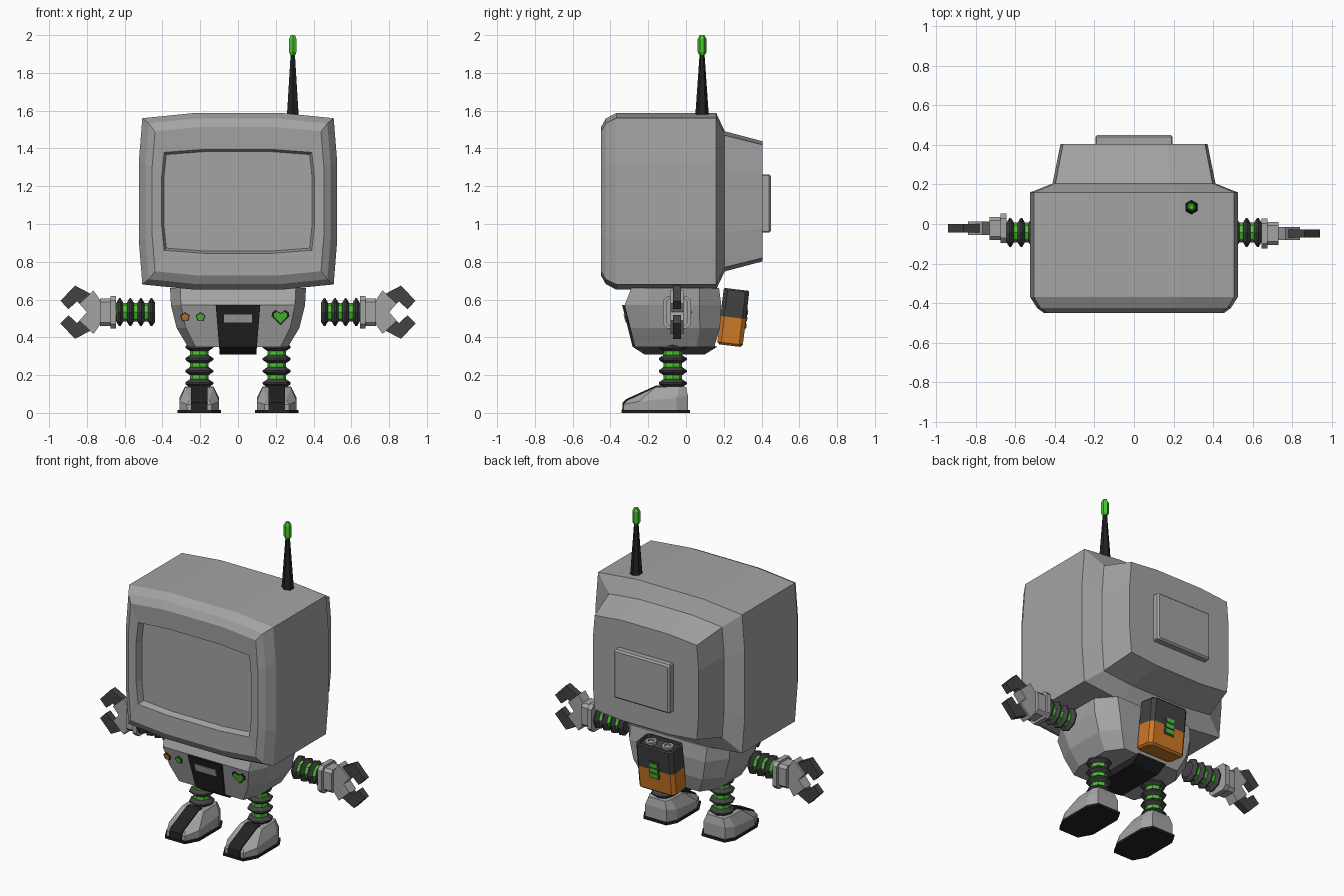
import bpy, bmesh, math
from mathutils import Matrix, Vector

if "Cube" in bpy.data.objects:
    bpy.data.objects.remove(bpy.data.objects["Cube"])


def material(name, r, g, b):
    m = bpy.data.materials.new(name)
    m.diffuse_color = (r, g, b, 1)
    m.use_nodes = True
    m.node_tree.nodes["Principled BSDF"].inputs["Base Color"].default_value = m.diffuse_color
    return m


GREY = material("light grey", .37, .37, .37)
DARK = material("dark grey", .055, .055, .055)
BLACK = material("black", .016, .016, .016)
GREEN = material("bright green", .07, .56, .03)
ORANGE = material("orange", .62, .19, .02)


def loft(name, rings, mats, strip=False, matrix=Matrix()):
    """Join rings of 3D points and cap both ends; mats is one material or one per band."""
    n = len(rings[0])
    bands = mats if isinstance(mats, list) else [mats] * (len(rings) - 1)
    used = list(dict.fromkeys(bands))
    bm = bmesh.new()
    v = [[bm.verts.new(matrix @ Vector(p)) for p in r] for r in rings]
    for k, band in enumerate(bands):
        for i in range(n):
            j = (i + 1) % n
            bm.faces.new((v[k][i], v[k][j], v[k + 1][j], v[k + 1][i])).material_index = used.index(band)
    for ring, band in ((v[0], bands[0]), (v[-1], bands[-1])):
        if strip:  # mirror-symmetric rings: cap with cross strips
            caps = [(ring[i], ring[i + 1], ring[n - 2 - i], ring[n - 1 - i]) for i in range(n // 2 - 1)]
        else:
            caps = [ring]
        for c in caps:
            bm.faces.new(c).material_index = used.index(band)
    bmesh.ops.recalc_face_normals(bm, faces=bm.faces)
    me = bpy.data.meshes.new(name)
    bm.to_mesh(me)
    bm.free()
    for m in used:
        me.materials.append(m)
    ob = bpy.data.objects.new(name, me)
    bpy.context.collection.objects.link(ob)
    return ob


def lathe(name, profile, origin, mats, axis="Z", sides=8, matrix=Matrix()):
    """Revolve (height, radius) pairs about an axis through origin."""
    rings = []
    for h, r in profile:
        ring = []
        for i in range(sides):
            a = math.pi / 2 + math.tau * i / sides
            u, w = r * math.cos(a), r * math.sin(a)
            p = (h, u, w) if axis == "X" else (u, w, h)
            ring.append(Vector(origin) + Vector(p))
        rings.append(ring)
    return loft(name, rings, mats, matrix=matrix)


def octagon(hx, hy, c):
    q = [(hx, hy - c), (hx - c, hy)]
    q += [(-x, y) for x, y in reversed(q)]
    return q + [(-x, -y) for x, y in q]


def bellows(first, pitch, count, sign=1):
    """Profile and band colours: dark ridges with green valleys."""
    prof, mats = [(first - .35 * pitch, .05)], []
    for k in range(count):
        h = first + k * pitch
        prof += [(h - .07 * pitch, .074), (h + .07 * pitch, .074), (h + .33 * pitch, .05), (h + .67 * pitch, .05)]
        mats += [DARK, DARK, DARK, GREEN]
    return [(sign * h, r) for h, r in prof], mats


# Television head: barrel-shaped rings from the back cap to the recessed screen
def barrel(y, hx, hz):
    q = [(.45, 1), (.965, .942), (1, .45)]
    q += [(x, -z) for x, z in reversed(q)]
    q += [(-x, z) for x, z in reversed(q)]
    return [(x * hx, y, 1.12 + z * hz) for x, z in q]


loft("head", [barrel(*r) for r in (
    (.405, .372, .318), (.205, .412, .371), (.16, .525, .467), (-.37, .525, .467),
    (-.425, .49, .438), (-.45, .455, .393), (-.445, .405, .275), (-.405, .393, .263))], GREY)
loft("head_back_panel", [[(x, y, 1.109 + z) for x, z in octagon(.195 - d, .154 - d, .006)]
                         for y, d in ((.39, 0), (.44, 0), (.45, .01))], GREY)

# Antenna
lathe("antenna", [(1.57, .037), (1.6, .034), (1.9, .013)], (.29, .085, 0), BLACK, sides=6)
lathe("antenna_tip", [(1.895, .015), (1.91, .023), (1.98, .023), (2, .012)], (.29, .085, 0), GREEN, sides=6)


# Tapered body
def body_ring(z, hx, y0, y1):
    cy, hy = (y0 + y1) / 2, (y1 - y0) / 2
    q = [(.85 * hx, -hy), (hx, -.55 * hy), (hx, .55 * hy), (.75 * hx, hy)]
    q += [(-x, y) for x, y in reversed(q)]
    return [(x, cy + y, z) for x, y in q]


loft("body", [body_ring(*r) for r in (
    (.35, .265, -.27, .15), (.45, .325, -.295, .18), (.57, .355, -.325, .187), (.66, .36, -.29, .175))], GREY)

# Black belt running down the front and under the body
belt = [(-.338, .57), (-.283, .35), (-.22, .31), (.1, .31), (.165, .35), (.1, .37), (-.2, .4), (-.25, .57)]
loft("belt", [[(s * (.1 + (z - .35) * .082), y, z) for y, z in belt] for s in (-1, 1)], BLACK)


# Plates lying on the sloped body front
def plate(name, pts, x, z, mat, off):
    def ring(d):
        return [(x + u, -.325 + (.57 - z - v) * .25 - d, z + v) for u, v in pts]
    loft(name, [ring(off - .008), ring(off)], mat)


def scaled(pts, s):
    return [(u * s, v * s) for u, v in pts]


pentagon = [(math.cos(a), math.sin(a)) for a in (math.pi / 2 + math.tau * i / 5 for i in range(5))]
heart = [(0, -.042), (.047, .005), (.045, .023), (.027, .038), (0, .022),
         (-.027, .038), (-.045, .023), (-.047, .005)]
plate("slot", [(-.074, -.022), (.074, -.022), (.074, .022), (-.074, .022)], 0, .5, GREY, .018)
for name, pts, x, size, mat in (("orange_button", pentagon, -.28, .027, ORANGE),
                                ("green_button", pentagon, -.198, .027, GREEN),
                                ("heart_light", heart, .225, 1, GREEN)):
    plate(name + "_rim", scaled(pts, size), x, .507, BLACK, .004)
    plate(name, scaled(pts, size * .76), x, .507, mat, .008)

# Arms, hands, legs and feet
for s, side, hy in ((1, "left", -.048), (-1, "right", -.022)):
    prof, mats = bellows(.458, .056, 4, s)
    lathe(side + "_arm", prof, (0, -.043, .533), mats, axis="X")
    loft(side + "_wrist_plate", [[(s * x, hy + y, .533 + z) for y, z in octagon(.075, .087, .025)]
                                 for x in (.645, .675)], GREY)
    loft(side + "_wrist", [[(s * x, hy + y, .533 + z) for y, z in octagon(.058, .073, .018)]
                           for x in (.67, .73)], GREY)

    def slab(name, pts, half, mat):
        loft(name, [[(s * x, hy + d, .533 + z) for x, z in pts] for d in (-half, half)], mat)

    slab(side + "_palm", [(.685, 0), (.765, .115), (.84, .045), (.80, 0), (.84, -.045), (.765, -.115)], .034, GREY)
    claw = [(.77, .092), (.863, .141), (.94, .06), (.897, .016), (.853, .057), (.815, .027)]
    slab(side + "_upper_claw", claw, .021, DARK)
    slab(side + "_lower_claw", [(x, -z) for x, z in claw], .021, DARK)

    cx = s * .205
    prof, mats = bellows(.157, .064, 4)
    lathe(side + "_leg", prof, (cx, -.07, 0), mats)

    def foot_ring(half):
        return [(cx + x, y, z) for x, y, z in half + [(-x, y, z) for x, y, z in reversed(half)]]

    plan = [(.065, -.33), (.105, -.25), (.105, -.05), (.075, .01)]
    loft(side + "_foot", [
        foot_ring([(x, y, .01) for x, y in plan]),
        foot_ring([(x, y, z) for (x, y), z in zip(plan, (.045, .06, .08, .09))]),
        foot_ring([(.05, -.312, .066), (.075, -.16, .137), (.075, -.035, .14), (.058, 0, .138)])],
        GREY, strip=True)
    sole = [(.07, -.342), (.115, -.26), (.115, -.04), (.08, .022)]
    loft(side + "_sole", [foot_ring([(x, y, z) for x, y in sole]) for z in (0, .014)], BLACK)
    stripe = [(-.338, .008), (-.336, .055), (-.315, .074), (-.16, .144), (-.13, .145), (-.13, .12), (-.3, .03)]
    loft(side + "_foot_stripe", [[(cx + d, y, z) for y, z in stripe] for d in (-.043, .043)], BLACK)

# Tilted battery on the back
tilt = Matrix.Translation((0, .25, .505)) @ Matrix.Rotation(-.12, 4, "X")
loft("battery", [[(x, y, z) for x, y in octagon(.13 - d, .068 - d, .02 - d * .3)]
                 for z, d in ((-.15, .012), (-.138, 0), (0, 0), (.142, 0), (.15, .006), (.15, .016), (.132, .018))],
     [ORANGE, ORANGE, DARK, DARK, DARK, DARK], matrix=tilt)
for x in (-.058, .058):
    lathe("battery_terminal", [(.13, .036), (.148, .036), (.148, .02), (.138, .02)],
          (x, 0, 0), GREY, matrix=tilt)


def label(name, hx, hz, z, y, mat):
    loft(name, [[(a * hx, d, z + b * hz) for a, b in ((-1, -1), (1, -1), (1, 1), (-1, 1))]
                for d in (y - .006, y)], mat, matrix=tilt)


label("charge_plate", .036, .056, 0, .071, DARK)
for z in (-.034, 0, .034):
    label("charge_bar", .027, .012, z, .075, GREEN)
